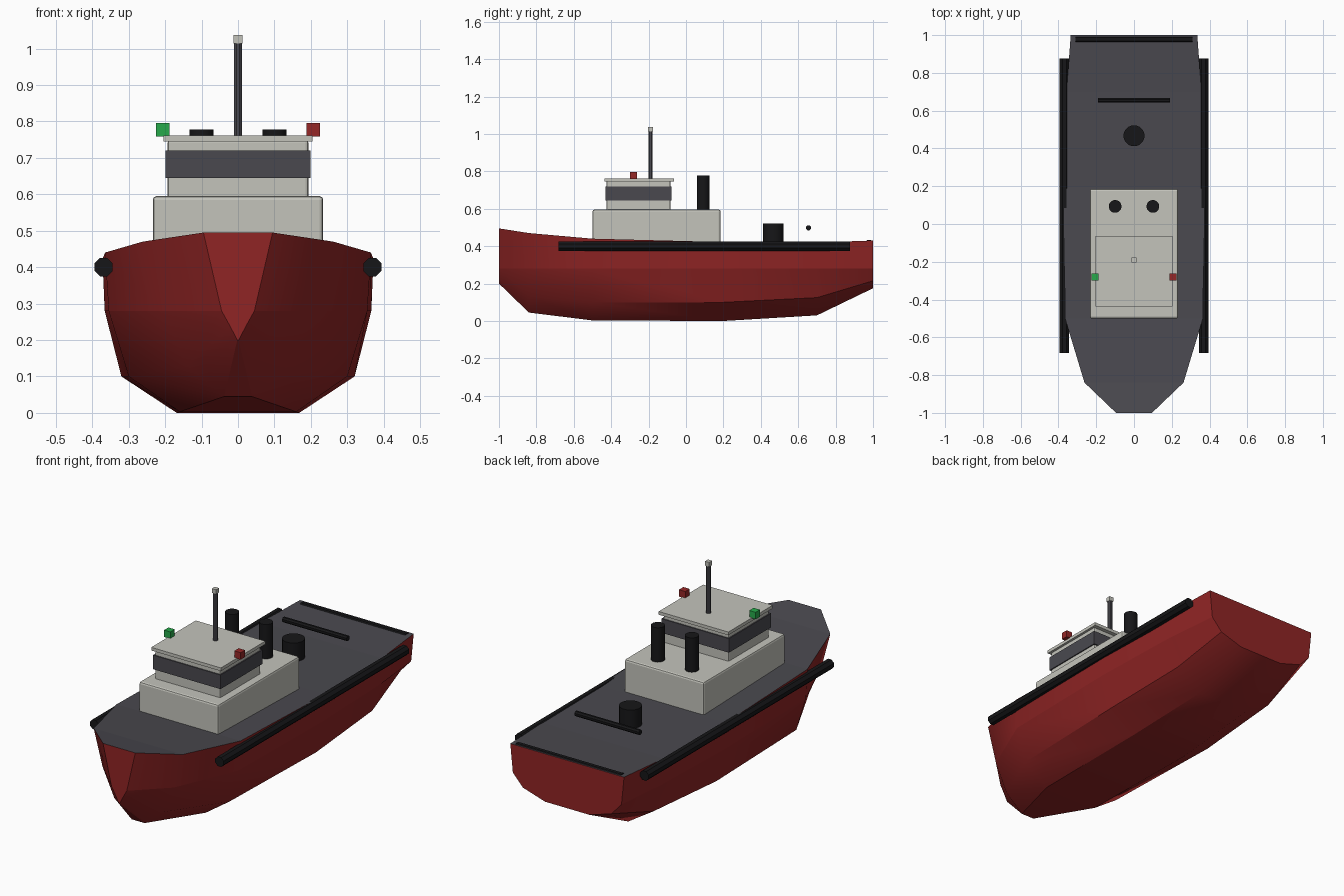
import bpy, bmesh, math
from mathutils import Matrix, Vector

if "Cube" in bpy.data.objects:
    bpy.data.objects.remove(bpy.data.objects["Cube"])


def material(name, r, g, b):
    m = bpy.data.materials.new(name)
    m.diffuse_color = (r, g, b, 1)
    m.use_nodes = True
    m.node_tree.nodes["Principled BSDF"].inputs["Base Color"].default_value = m.diffuse_color
    return m


RED = material("hull red", 0.28, 0.018, 0.018)
DARK = material("deck grey", 0.068, 0.066, 0.078)
PALE = material("house pale grey", 0.55, 0.55, 0.50)
BLACK = material("rubber black", 0.008, 0.008, 0.009)
GREEN = material("lamp green", 0.02, 0.40, 0.07)
LAMP_RED = material("lamp red", 0.30, 0.02, 0.02)


def finish(bm, name, *mats):
    bmesh.ops.recalc_face_normals(bm, faces=bm.faces)
    me = bpy.data.meshes.new(name)
    bm.to_mesh(me)
    bm.free()
    for m in mats:
        me.materials.append(m)
    ob = bpy.data.objects.new(name, me)
    bpy.context.collection.objects.link(ob)
    return ob


def box(name, lo, hi, mat, bevel=0):
    lo, hi = Vector(lo), Vector(hi)
    bm = bmesh.new()
    bmesh.ops.create_cube(bm, size=1)
    for v in bm.verts:
        v.co = (lo + hi) / 2 + v.co * (hi - lo)
    ob = finish(bm, name, mat)
    if bevel:
        mod = ob.modifiers.new("bevel", "BEVEL")
        mod.width, mod.segments = bevel, 2
    return ob


def rod(name, centre, radius, length, axis, sides, mat):
    bm = bmesh.new()
    bmesh.ops.create_cone(bm, cap_ends=True, segments=sides, radius1=radius,
                          radius2=radius, depth=length)
    turn = Matrix.Rotation(math.pi / sides, 4, 'Z')
    if axis == 'X':
        turn = Matrix.Rotation(math.pi / 2, 4, 'Y') @ turn
    elif axis == 'Y':
        turn = Matrix.Rotation(math.pi / 2, 4, 'X') @ turn
    bmesh.ops.transform(bm, matrix=Matrix.Translation(centre) @ turn, verts=bm.verts)
    if sides > 8:
        for f in bm.faces:
            f.smooth = len(f.verts) == 4
        for e in bm.edges:
            e.smooth = e.calc_face_angle(0) < 0.7
    return finish(bm, name, mat)


# Hull: half sections (y, then x,z of deck edge, chine, bilge, keel) lofted along y
stations = [
    (-1.00, (0.095, 0.495), (0.045, 0.28), (0.020, 0.235), (0.002, 0.20)),
    (-0.84, (0.262, 0.470), (0.210, 0.28), (0.140, 0.130), (0.038, 0.045)),
    (-0.50, (0.365, 0.440), (0.355, 0.28), (0.300, 0.100), (0.160, 0.003)),
    (0.20, (0.372, 0.422), (0.366, 0.28), (0.320, 0.100), (0.168, 0.000)),
    (0.70, (0.357, 0.420), (0.350, 0.28), (0.300, 0.125), (0.150, 0.030)),
    (1.00, (0.335, 0.430), (0.320, 0.28), (0.260, 0.215), (0.130, 0.175)),
]
bm = bmesh.new()
rings = []
for y, *pts in stations:
    loop = pts + [(-x, z) for x, z in reversed(pts)]
    rings.append([bm.verts.new((x, y, z)) for x, z in loop])
for a, b in zip(rings, rings[1:]):
    for j in range(8):
        k = (j + 1) % 8
        f = bm.faces.new((a[j], a[k], b[k], b[j]))
        f.material_index = 1 if j == 7 else 0
        f.smooth = j != 7
bm.faces.new(rings[0])
bm.faces.new(rings[-1])
bmesh.ops.recalc_face_normals(bm, faces=bm.faces)
for e in bm.edges:
    on_chine = all(abs(v.co.z - 0.28) < 1e-4 for v in e.verts)
    e.smooth = e.calc_face_angle(0) < math.radians(32) and not on_chine
finish(bm, "hull", RED, DARK)

# Fenders along the sides and across the stern
for side, label in ((1, "right"), (-1, "left")):
    rod(label + "_fender", (side * 0.369, 0.097, 0.40), 0.027, 1.56, 'Y', 8, BLACK)
rod("stern_fender", (0, 0.978, 0.412), 0.0237, 0.62, 'X', 8, BLACK)

# Deckhouse and wheelhouse
box("deckhouse", (-0.234, -0.5, 0.40), (0.234, 0.185, 0.595), PALE, 0.01)
box("wheelhouse", (-0.193, -0.425, 0.585), (0.193, -0.083, 0.75), PALE, 0.008)
box("window_band", (-0.199, -0.431, 0.645), (0.199, -0.077, 0.72), DARK)
box("wheelhouse_roof", (-0.205, -0.437, 0.745), (0.205, -0.063, 0.762), PALE)

# Mast with its light
rod("mast", (0, -0.19, 0.888), 0.0125, 0.256, 'Z', 8, DARK)
box("mast_light", (-0.0125, -0.2025, 1.014), (0.0125, -0.1775, 1.037), PALE)

# Navigation lamps and funnels
for side, label, mat in ((1, "right", LAMP_RED), (-1, "left", GREEN)):
    x = side * 0.207
    box(label + "_lamp", (x - 0.0185, -0.30, 0.759), (x + 0.0185, -0.263, 0.796), mat)
    rod(label + "_funnel", (side * 0.10, 0.093, 0.683), 0.034, 0.19, 'Z', 16, BLACK)

# Winch drum and tow bar on the aft deck
rod("winch_drum", (0, 0.467, 0.465), 0.056, 0.11, 'Z', 16, BLACK)
rod("tow_bar", (0, 0.655, 0.498), 0.014, 0.38, 'X', 8, BLACK)
